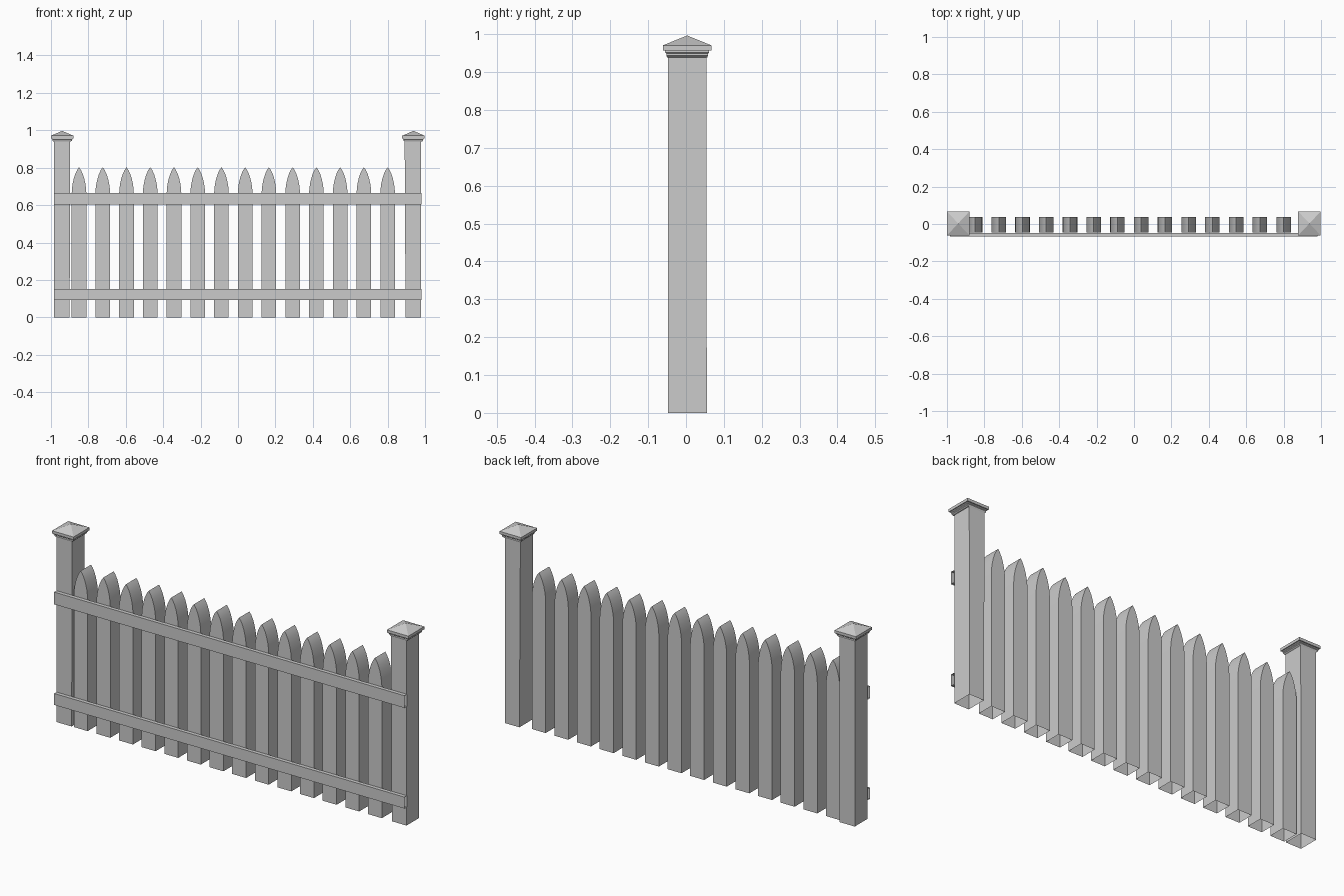
import bpy, bmesh, math

if "Cube" in bpy.data.objects:
    bpy.data.objects.remove(bpy.data.objects["Cube"])


def finish(name, bm):
    bmesh.ops.recalc_face_normals(bm, faces=bm.faces)
    mesh = bpy.data.meshes.new(name)
    bm.to_mesh(mesh)
    bm.free()
    obj = bpy.data.objects.new(name, mesh)
    bpy.context.collection.objects.link(obj)
    return obj


def loft(name, levels, apex=None):
    """Stack rectangles (x0, x1, y0, y1, z) into an open-bottomed shell."""
    bm = bmesh.new()
    rings = [[bm.verts.new((x, y, z)) for x, y in ((a, c), (b, c), (b, d), (a, d))]
             for a, b, c, d, z in levels]
    for lo, hi in zip(rings, rings[1:]):
        for i in range(4):
            j = (i + 1) % 4
            bm.faces.new((lo[i], lo[j], hi[j], hi[i]))
    if apex:
        tip = bm.verts.new(apex)
        for i in range(4):
            bm.faces.new((rings[-1][i], rings[-1][(i + 1) % 4], tip))
    return finish(name, bm)


# Posts, hollow at the bottom
Y0, Y1 = -0.047, 0.054
loft("left_post", [(-0.985, -0.90, Y0, 0.055, 0), (-0.985, -0.898, Y0, Y1, 0.942)])
loft("right_post", [(0.896, 0.978, Y0, 0.055, 0), (0.891, 0.978, Y0, Y1, 0.942)])

# Stepped pyramid caps: (half x, half y, z)
CAP = [(0.045, 0.053, 0.939), (0.052, 0.055, 0.944), (0.052, 0.055, 0.949),
       (0.055, 0.058, 0.952), (0.055, 0.058, 0.957),
       (0.060, 0.064, 0.957), (0.060, 0.064, 0.971)]
for side, cx in (("left", -0.94), ("right", 0.938)):
    loft(side + "_post_cap",
         [(cx - hx, cx + hx, 0.003 - hy, 0.003 + hy, z) for hx, hy, z in CAP],
         (cx, 0.003, 0.997))

# Pickets: pointed-arch profile, open underneath
HALF = [(0.039, 0), (0.039, 0.665), (0.0375, 0.69), (0.034, 0.715),
        (0.028, 0.742), (0.020, 0.767), (0.010, 0.788)]
PROFILE = HALF + [(0, 0.802)] + [(-x, z) for x, z in reversed(HALF)]
for n in range(14):
    cx = -0.85 + n * 1.65 / 13
    bm = bmesh.new()
    front = [bm.verts.new((cx + x, -0.046, z)) for x, z in PROFILE]
    back = [bm.verts.new((cx + x, 0.037, z)) for x, z in PROFILE]
    bm.faces.new(front)
    bm.faces.new(back)
    for i in range(len(PROFILE) - 1):
        bm.faces.new((front[i], front[i + 1], back[i + 1], back[i]))
    picket = finish(f"picket_{n + 1}", bm)
    bpy.context.view_layer.objects.active = picket
    picket.select_set(True)
    bpy.ops.object.shade_smooth_by_angle(angle=math.radians(30))
    picket.select_set(False)

# Rails across the front, open at both ends
for name, z0, z1 in (("lower_rail", 0.094, 0.152), ("upper_rail", 0.604, 0.666)):
    bm = bmesh.new()
    section = ((-0.066, z0), (-0.066, z1), (-0.047, z1), (-0.047, z0))
    ends = [[bm.verts.new((x, y, z)) for y, z in section] for x in (-0.985, 0.98)]
    for i in range(4):
        j = (i + 1) % 4
        bm.faces.new((ends[0][i], ends[0][j], ends[1][j], ends[1][i]))
    finish(name, bm)
